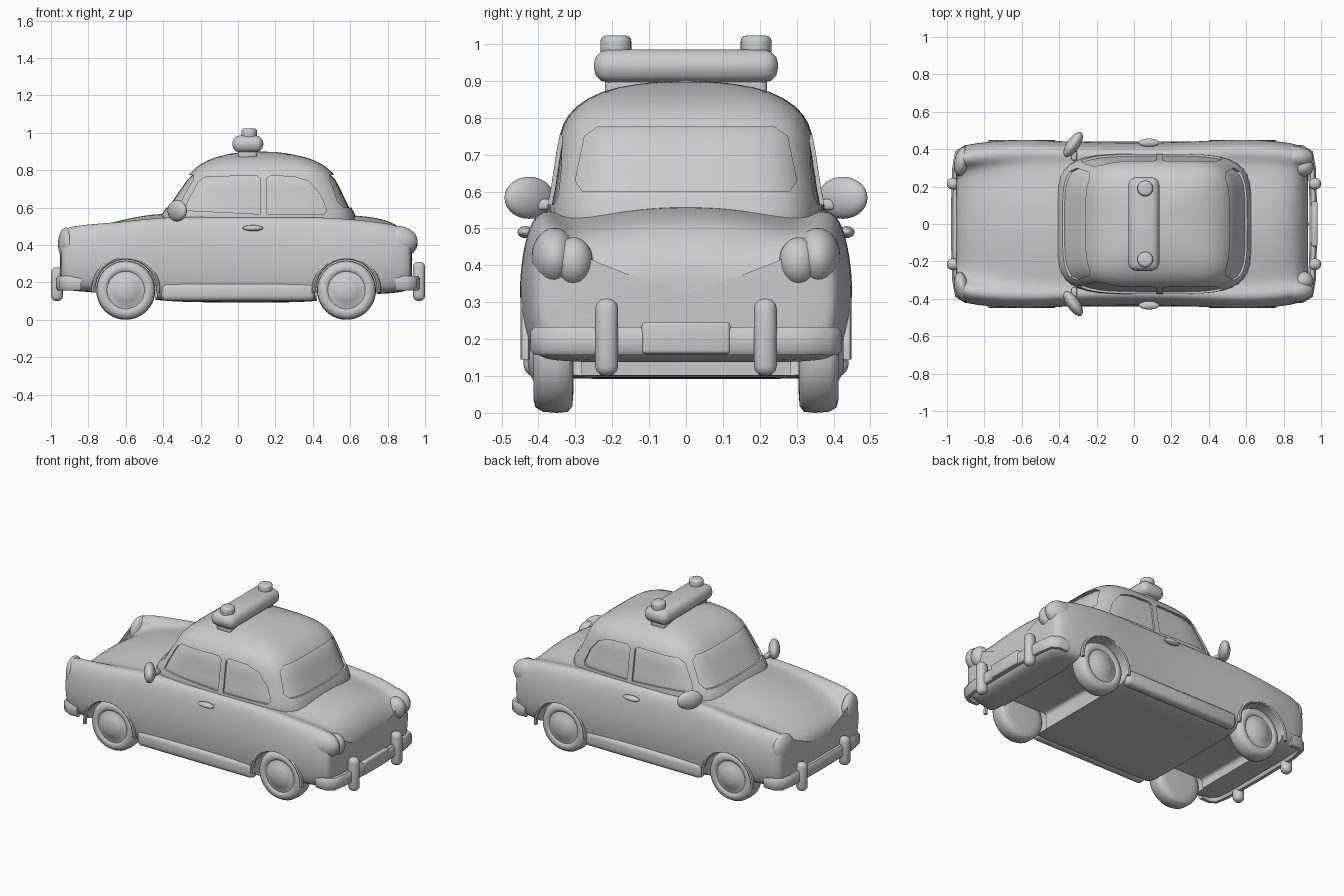
import bpy, bmesh, math
from mathutils import Vector

if "Cube" in bpy.data.objects:
    bpy.data.objects.remove(bpy.data.objects["Cube"])


def make(name, verts, faces):
    me = bpy.data.meshes.new(name)
    me.from_pydata([tuple(v) for v in verts], [], faces)
    bm = bmesh.new()
    bm.from_mesh(me)
    bmesh.ops.recalc_face_normals(bm, faces=bm.faces)
    bm.to_mesh(me)
    bm.free()
    ob = bpy.data.objects.new(name, me)
    bpy.context.collection.objects.link(ob)
    return ob


def loft(name, rings):
    n = len(rings[0])
    faces = [(i * n + j, i * n + (j + 1) % n, (i + 1) * n + (j + 1) % n, (i + 1) * n + j)
             for i in range(len(rings) - 1) for j in range(n)]
    faces += [tuple(range(n)), tuple(range((len(rings) - 1) * n, len(rings) * n))]
    return make(name, [p for r in rings for p in r], faces)


def finish(ob, subsurf=0, bevel=0, cutters=(), angle=40):
    if bevel:
        m = ob.modifiers.new("bevel", 'BEVEL')
        m.width, m.segments = bevel, 3
    if subsurf:
        m = ob.modifiers.new("smooth", 'SUBSURF')
        m.levels = m.render_levels = subsurf
    for c in cutters:
        m = ob.modifiers.new("cut", 'BOOLEAN')
        m.operation, m.solver, m.object = 'DIFFERENCE', 'EXACT', c
    bpy.ops.object.select_all(action='DESELECT')
    bpy.context.view_layer.objects.active = ob
    ob.select_set(True)
    bpy.ops.object.convert(target='MESH')
    bpy.ops.object.shade_smooth_by_angle(angle=math.radians(angle))
    return ob


def box(name, lo, hi, bevel):
    pts = [(x, y, z) for x in (lo[0], hi[0]) for y in (lo[1], hi[1]) for z in (lo[2], hi[2])]
    f = [(0, 1, 3, 2), (4, 5, 7, 6), (0, 1, 5, 4), (2, 3, 7, 6), (0, 2, 6, 4), (1, 3, 7, 5)]
    return finish(make(name, pts, f), bevel=bevel)


def ball(name, loc, size, rot=(0, 0, 0)):
    bpy.ops.mesh.primitive_uv_sphere_add(segments=24, ring_count=14, location=loc, rotation=rot)
    ob = bpy.context.object
    ob.name, ob.scale = name, size
    return finish(ob)


def prism(name, poly, axis):
    # polygon swept right through the car along x or y
    def at(p, t):
        return (t, p[0], p[1]) if axis == 'x' else (p[0], t, p[1])
    ob = loft(name, [[at(p, -1.2) for p in poly], [at(p, 1.2) for p in poly]])
    ob.hide_render = True
    return ob


SIDES = ((1, "left"), (-1, "right"))
WHEELS = ((-0.60, "front"), (0.58, "rear"))
cutters = []


# Lower body: cross-sections along the length, with fender ridges beside hood and trunk
def section(x, w, zb, zs, zc):
    zv = min(zs, zc) - (0.02 if abs(x) > 0.5 else 0.008)
    half = [(0.45, zb), (0.86, zb), (0.96, zb + 0.03), (1.01, 0.28), (1.0, 0.40),
            (0.95, zs - 0.03), (0.87, zs + 0.006), (0.76, zs - 0.01), (0.68, zv), (0.35, zc - 0.004)]
    pts = [(x, 0, zb)] + [(x, w * u, z) for u, z in half] + [(x, 0, zc + 0.005)]
    return pts + [(x, -w * u, z) for u, z in reversed(half)]


stations = [(-0.952, .36, .21, .45, .34), (-0.945, .39, .18, .475, .375), (-0.915, .42, .155, .497, .42),
            (-0.80, .437, .15, .512, .485), (-0.60, .452, .13, .526, .538), (-0.42, .442, .10, .55, .57),
            (-0.2, .433, .092, .55, .56), (0.2, .433, .092, .55, .56), (0.42, .445, .095, .55, .56),
            (0.6, .452, .13, .54, .56), (0.78, .44, .14, .52, .54), (0.87, .425, .145, .50, .495),
            (0.92, .405, .165, .465, .42), (0.932, .37, .20, .43, .36)]
body = loft("lower_body", [section(*s) for s in stations])
for x, end in WHEELS:
    for s, side in SIDES:
        bpy.ops.mesh.primitive_cylinder_add(vertices=48, radius=0.17, depth=0.34,
                                            location=(x, s * 0.455, 0.16), rotation=(math.pi / 2, 0, 0))
        c = bpy.context.object
        c.name, c.hide_render = "wheel_well_cutter", True
        cutters.append(c)
    # raised underside between each pair of wheels
    c = box("underside_cutter", (x - .158, -.30, -.1), (x + .158, .30, .20), .02)
    c.hide_render = True
    cutters.append(c)
finish(body, subsurf=2, cutters=cutters, angle=60)

# Cabin: rounded outlines stacked upward (z, front x, rear x, half width)
layers = [(.48, -.47, .68, .40), (.56, -.41, .625, .374), (.66, -.345, .577, .359), (.76, -.275, .53, .345),
          (.81, -.235, .485, .322), (.855, -.165, .415, .27), (.885, -.07, .30, .19), (.90, .04, .19, .07)]


def outline(z, x0, x1, hw, inset=0.0):
    cx, a, b, pts = (x0 + x1) / 2, (x1 - x0) / 2 - inset, hw - inset, []
    for i in range(40):
        t = 2 * math.pi * i / 40
        c, s = math.cos(t), math.sin(t)
        pts.append((cx + a * math.copysign(abs(c) ** 0.45, c), b * math.copysign(abs(s) ** 0.45, s), z))
    return pts


windows = [prism("front_window_cutter", [(-.285, .585), (-.265, .64), (-.21, .74), (-.17, .765),
                                         (.10, .77), (.12, .755), (.12, .565)], 'y'),
           prism("rear_window_cutter", [(.155, .565), (.155, .755), (.175, .77), (.30, .765),
                                        (.38, .74), (.44, .67), (.475, .585), (.46, .565)], 'y'),
           prism("screen_cutter", [(-.28, .60), (-.30, .63), (-.275, .75), (-.24, .775),
                                   (.24, .775), (.275, .75), (.30, .63), (.28, .60)], 'x')]
finish(loft("cabin", [outline(*l) for l in layers]), subsurf=1, cutters=windows)
finish(loft("window_glass", [outline(*l, inset=0.011) for l in layers[:5]]), subsurf=1)
for c in cutters + windows:
    bpy.data.objects.remove(c)

# Wheels: lathed tyre, rim and domed hubcap; arch lips above
tyre = [(0, .305), (.10, .305), (.14, .308), (.155, .32), (.158, .35), (.155, .388), (.143, .408),
        (.12, .414), (.106, .411), (.10, .405), (.075, .411), (.06, .420), (.035, .428), (0.0, .43)]
for x, end in WHEELS:
    for s, side in SIDES:
        rings = [[(x + max(r, 0.001) * math.cos(k * math.pi / 20), s * y,
                   0.158 + max(r, 0.001) * math.sin(k * math.pi / 20)) for k in range(40)] for r, y in tyre]
        finish(loft(f"{end}_{side}_wheel", rings), angle=50)
        lip = []
        for k in range(25):
            a = math.radians(190 * k / 24 - 5)
            z = 0.16 + 0.173 * math.sin(a)
            lip.append([(x + (0.173 + 0.011 * math.cos(b)) * math.cos(a), s * (0.436 + 0.013 * math.sin(b)),
                         z + 0.011 * math.cos(b) * math.sin(a)) for b in [j * math.pi / 4 for j in range(8)]])
        finish(loft(f"{end}_{side}_arch_lip", lip))

# Bumpers: flat bar following a wrapped plan path, with upright guards
for s, end in ((-1, "front"), (1, "rear")):
    half = [(.84, .40), (.90, .402), (.938, .38), (.952, .30), (.957, .15)]
    path = [Vector((s * x, y)) for x, y in half + [(.959, 0)]] + [Vector((s * x, -y)) for x, y in reversed(half)]
    rings = []
    for i, p in enumerate(path):
        d = (path[min(i + 1, len(path) - 1)] - path[max(i - 1, 0)]).normalized()
        n = Vector((-d.y, d.x)) * 0.02
        rings.append([(*(p + n * u), z) for u, z in
                      ((-1, .17), (-1, .22), (-.5, .233), (.5, .233), (1, .22), (1, .17), (.5, .157), (-.5, .157))])
    finish(loft(f"{end}_bumper", rings), angle=50)
    top = 0.31 if s > 0 else 0.28
    for t, side in SIDES:
        box(f"{end}_{side}_bumper_guard", (min(s * .935, s), t * .215 - .031, .10),
            (max(s * .935, s), t * .215 + .031, top), 0.027)
box("rear_plate", (0.95, -0.12, 0.16), (0.982, 0.12, 0.247), 0.01)

# Side details: lights, mirrors, handles, sills
for s, side in SIDES:
    ball(f"{side}_headlight", (-0.92, s * .335, .405), (.04, .08, .088), (0, 0, s * -0.2))
    ball(f"{side}_tail_light", (0.90, s * .305, .41), (.06, .053, .066))
    ball(f"{side}_tail_fender", (0.85, s * .357, .42), (.11, .062, .082))
    ball(f"{side}_mirror", (-0.325, s * .425, .583), (.034, .078, .057), (0, 0, s * -0.6))
    box(f"{side}_mirror_stem", (-.335, min(s * .34, s * .41), .55), (-.305, max(s * .34, s * .41), .58), .01)
    ball(f"{side}_door_handle", (0.08, s * .435, .49), (.055, .022, .016))
    box(f"{side}_sill", (-.41, min(s * .37, s * .44), .10), (.41, max(s * .37, s * .44), .195), .028)

# Roof light bar with two beacons
box("light_bar_base", (0.0, -.22, .85), (.10, .22, .92), .015)
box("light_bar", (-.03, -.25, .895), (.135, .25, .985), .04)
for s, side in SIDES:
    bpy.ops.mesh.primitive_cylinder_add(vertices=24, radius=.042, depth=.06, location=(.06, s * .19, .993))
    bpy.context.object.name = f"{side}_beacon"
    finish(bpy.context.object, bevel=.016)
